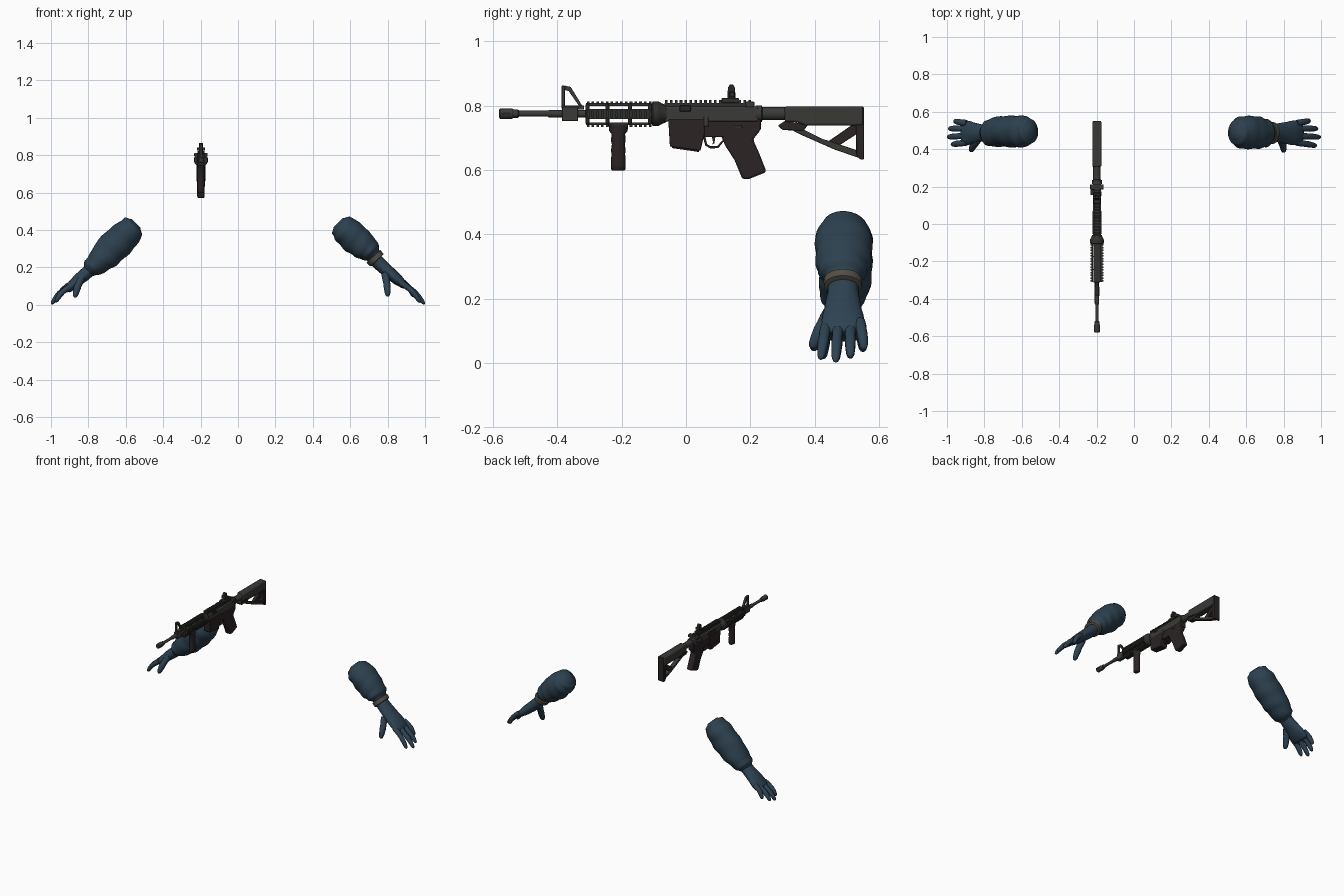
import bpy, bmesh, math
from mathutils import Vector, Matrix

cube = bpy.data.objects.get("Cube")
if cube:
    bpy.data.objects.remove(cube)

RX = -0.198            # rifle centre line
BORE = 0.775           # barrel height


def material(name, r, g, b):
    m = bpy.data.materials.new(name)
    m.use_nodes = True
    m.diffuse_color = (r, g, b, 1)
    bsdf = next(n for n in m.node_tree.nodes if n.type == 'BSDF_PRINCIPLED')
    bsdf.inputs["Base Color"].default_value = (r, g, b, 1)
    bsdf.inputs["Roughness"].default_value = 0.8
    return m


CLOTH = material("dark blue cloth", .026, .052, .078)
GLOVE = material("blue glove", .027, .055, .085)
STRAP = material("grey strap", .085, .078, .065)
STEEL = material("gun steel", .042, .042, .038)
RAIL = material("olive rail", .03, .031, .026)
BROWN = material("brown black polymer", .024, .017, .018)
STOCK = material("grey polymer", .04, .04, .036)


def finish(name, bm, mat, bevel=0.0, smooth=30):
    bmesh.ops.recalc_face_normals(bm, faces=bm.faces)
    me = bpy.data.meshes.new(name)
    bm.to_mesh(me)
    bm.free()
    me.materials.append(mat)
    ob = bpy.data.objects.new(name, me)
    bpy.context.collection.objects.link(ob)
    if bevel:
        mod = ob.modifiers.new("Bevel", 'BEVEL')
        mod.width, mod.segments, mod.limit_method = bevel, 2, 'ANGLE'
    bpy.ops.object.select_all(action='DESELECT')
    ob.select_set(True)
    bpy.context.view_layer.objects.active = ob
    bpy.ops.object.shade_smooth_by_angle(angle=math.radians(smooth))
    return ob


def add_box(bm, y0, y1, z0, z1, half, x=0.0):
    mat = Matrix.Translation((RX + x, (y0 + y1) / 2, (z0 + z1) / 2)) @ Matrix.Diagonal((2 * half, y1 - y0, z1 - z0, 1))
    bmesh.ops.create_cube(bm, size=1, matrix=mat)


def box(name, *dims, mat, bevel=0.002):
    bm = bmesh.new()
    add_box(bm, *dims)
    return finish(name, bm, mat, bevel)


def prism(name, outline, half, mat, bevel=0.003):
    """Side outline (y, z) extruded across the rifle."""
    bm = bmesh.new()
    face = bm.faces.new([bm.verts.new((RX - half, y, z)) for y, z in outline])
    out = bmesh.ops.extrude_face_region(bm, geom=[face])["geom"]
    bmesh.ops.translate(bm, vec=(2 * half, 0, 0), verts=[v for v in out if isinstance(v, bmesh.types.BMVert)])
    return finish(name, bm, mat, bevel)


def add_loft(bm, rings, side=Vector((0, 1, 0)), seg=20, fold=0.0):
    """Elliptical rings (centre, radius along side, radius across), capped at both ends."""
    pts = [Vector(r[0]) for r in rings]
    prev = None
    for i, (_, ra, rb) in enumerate(rings):
        t = (pts[min(i + 1, len(pts) - 1)] - pts[max(i - 1, 0)]).normalized()
        n = t.cross(side).normalized()
        s = n.cross(t)
        loop = []
        for k in range(seg):
            a = math.tau * k / seg
            f = 1 + fold * (math.sin(i * 1.25 + 1.6 * math.sin(a)) + .6 * math.sin(3 * a + i * .5))
            loop.append(bm.verts.new(pts[i] + (s * ra * math.cos(a) + n * rb * math.sin(a)) * f))
        if prev:
            for k in range(seg):
                j = (k + 1) % seg
                bm.faces.new((prev[k], prev[j], loop[j], loop[k]))
        else:
            bm.faces.new(loop)
        prev = loop
    bm.faces.new(prev)


def resample(rings, n):
    """Smoothly interpolate key rings into n rings."""
    out = []
    for i in range(n):
        f = i / (n - 1) * (len(rings) - 1)
        k = min(int(f), len(rings) - 2)
        u = f - k
        e = u * u * (3 - 2 * u)
        (p, a, b), (q, c, d) = rings[k], rings[k + 1]
        out.append((Vector(p).lerp(Vector(q), u), a + (c - a) * e, b + (d - b) * e))
    return out


def barrel(name, rings, mat, seg=20):
    """Turned part along the bore from (y, radius) pairs."""
    bm = bmesh.new()
    add_loft(bm, [((RX, y, BORE), r, r) for y, r in rings], Vector((1, 0, 0)), seg)
    return finish(name, bm, mat)


def digit(bm, root, tip, r, bend):
    """Tapered finger with a rounded tip, arched outward by bend."""
    a, b = Vector(root), Vector(tip)
    rings = []
    for u, w in ((0, 1), (.2, 1.05), (.4, .97), (.55, 1.02), (.75, .9), (.9, .75), (.97, .5), (1, .15)):
        arch = bend * math.sin(math.pi * u)
        rings.append((a.lerp(b, u) + Vector((arch if a.x > 0 else -arch, 0, arch)), r * w, r * w * .9))
    add_loft(bm, rings, seg=12)


def arm(prefix, sign, sleeve, palm, roots, tips, thumb):
    def place(x, y, z):
        return (sign * x, y, z)
    bm = bmesh.new()
    keys = [(place(x, y, z), a, b) for x, y, z, a, b in sleeve]
    add_loft(bm, resample(keys, 26), seg=36, fold=0.025)
    finish(prefix + "_sleeve", bm, CLOTH, smooth=70)
    bm = bmesh.new()
    keys = [(place(x, y, z), a, b) for x, y, z, a, b in palm]
    add_loft(bm, resample(keys, 14))
    for y, tip in zip((.435, .472, .51, .54), tips):
        digit(bm, place(roots[0], y, roots[1] + .012 * (y > .53)), place(*tip), .0165, .008)
    digit(bm, place(*thumb[0]), place(*thumb[1]), .021, .004)
    finish(prefix + "_glove", bm, GLOVE, smooth=70)


# Arms
arm("left", 1,
    [(.535, .49, .44, .035, .035), (.55, .49, .425, .07, .066), (.58, .49, .395, .088, .078),
     (.625, .49, .355, .088, .082), (.67, .487, .315, .085, .074), (.705, .487, .285, .075, .062),
     (.725, .487, .262, .052, .042)],
    [(.70, .487, .28, .045, .036), (.755, .488, .222, .048, .036), (.80, .487, .18, .056, .034),
     (.85, .487, .138, .066, .030), (.885, .488, .108, .066, .022), (.90, .488, .095, .05, .012)],
    (.87, .118),
    [(.975, .418, .012), (.997, .464, .004), (.982, .51, .018), (.94, .553, .042)],
    [(.785, .45, .165), (.80, .39, .045)])
arm("right", -1,
    [(.545, .495, .435, .035, .035), (.56, .495, .42, .07, .066), (.60, .495, .375, .085, .08),
     (.65, .495, .325, .084, .086), (.70, .495, .275, .082, .082), (.745, .49, .23, .078, .066),
     (.78, .487, .2, .068, .054), (.80, .487, .18, .045, .036)],
    [(.77, .487, .21, .042, .034), (.815, .487, .165, .046, .034), (.85, .487, .138, .054, .032),
     (.88, .487, .11, .064, .028), (.91, .488, .085, .064, .022), (.92, .488, .076, .05, .012)],
    (.895, .098),
    [(.975, .425, .014), (.997, .465, .004), (.99, .51, .016), (.96, .55, .036)],
    [(.835, .45, .145), (.872, .392, .04)])

# Wrist strap on the left arm
bm = bmesh.new()
add_loft(bm, [((x, .487, z), a, b) for x, z, a, b in
              ((.722, .262, .05, .04), (.725, .259, .06, .05), (.742, .240, .059, .049), (.745, .237, .05, .04))])
finish("left_wrist_strap", bm, STRAP, smooth=50)

# Barrel and slotted muzzle
barrel("barrel", [(-.53, .009), (-.43, .009), (-.425, .012), (-.3, .012), (-.06, .012)], STEEL)
barrel("muzzle", [(-.58, .012), (-.577, .016), (-.54, .016), (-.535, .013), (-.522, .013), (-.518, .01)], STEEL)
bm = bmesh.new()
for sx in (-1, 1):
    add_box(bm, -.572, -.545, BORE - .004, BORE + .004, .002, sx * .015)
finish("muzzle_slots", bm, BROWN)

# Front sight tower
box("gas_block", -.385, -.335, .752, .797, .013, mat=STEEL)
box("front_sight_post", -.386, -.376, .79, .862, .007, mat=STEEL)
prism("front_sight_brace", [(-.376, .862), (-.358, .858), (-.316, .79), (-.326, .79), (-.364, .845), (-.376, .848)], .007, STEEL, .001)
prism("front_sight_foot", [(-.385, .8), (-.316, .8), (-.316, .788), (-.385, .788)], .009, STEEL, .001)

# Four-sided handguard with toothed rails
bm = bmesh.new()
for sx in (-1, 1):
    add_box(bm, -.31, -.107, .759, .789, .005, sx * .025)
for z0, z1 in ((.799, .808), (.739, .748)):
    add_box(bm, -.31, -.107, z0, z1, .018)
for i in range(14):
    y = -.308 + i * .0148
    for sx in (-1, 1):
        add_box(bm, y, y + .008, .763, .785, .003, sx * .032)
    for z0 in (.807, .734):
        add_box(bm, y, y + .008, z0, z0 + .006, .013)
finish("handguard_rails", bm, RAIL)
bm = bmesh.new()
for y in (-.312, -.25, -.18, -.118):
    add_box(bm, y, y + .012, .742, .805, .02)
finish("handguard_ribs", bm, BROWN, .004)
barrel("barrel_nut", [(-.107, .03), (-.103, .038), (-.085, .038), (-.075, .032), (-.06, .026)], RAIL, 24)

# Vertical foregrip
bm = bmesh.new()
grip = ((.74, .03, .018), (.722, .029, .018), (.712, .021, .018), (.69, .023, .019), (.68, .02, .018), (.66, .023, .019),
        (.65, .021, .018), (.63, .023, .019), (.615, .022, .018), (.602, .022, .018), (.598, .018, .014))
add_loft(bm, [((RX, -.21, z), a, b) for z, a, b in grip])
finish("foregrip", bm, BROWN, smooth=50)

# Receiver
prism("upper_receiver", [(-.067, .75), (-.067, .797), (.225, .797), (.225, .75)], .022, STEEL, .005)
prism("lower_receiver", [(-.055, .757), (.232, .757), (.232, .725), (.2, .702), (.055, .702), (.045, .735), (-.055, .735)], .02, BROWN)
prism("magazine_well", [(-.055, .757), (-.05, .673), (.045, .66), (.058, .715), (.058, .757)], .024, BROWN)
prism("magazine", [(-.044, .68), (-.043, .668), (.04, .656), (.042, .67)], .017, BROWN, .001)
prism("pistol_grip", [(.105, .715), (.122, .675), (.15, .632), (.175, .572), (.195, .572), (.25, .594),
                      (.228, .65), (.208, .695), (.232, .725), (.2, .73)], .02, BROWN, .007)
prism("trigger_guard", [(.05, .71), (.06, .676), (.075, .667), (.1, .668), (.118, .69), (.112, .692),
                        (.098, .675), (.077, .674), (.066, .68), (.058, .71)], .008, BROWN, .001)
prism("trigger", [(.08, .706), (.084, .685), (.079, .678), (.088, .683), (.092, .706)], .004, STEEL, .001)
box("ejection_cover", -.005, .07, .76, .785, .003, -.022, mat=BROWN)
box("port_block", -.02, .015, .782, .8, .005, .02, mat=BROWN)
box("bolt_catch", .055, .07, .735, .765, .004, .021, mat=STEEL)
box("selector", .15, .175, .73, .738, .004, .021, mat=STEEL)
box("forward_assist", .155, .2, .765, .782, .008, -.026, mat=STEEL)

# Top rail, rear sight and charging handle
bm = bmesh.new()
add_box(bm, -.067, .21, .797, .808, .013)
for i in range(18):
    add_box(bm, -.065 + i * .0152, -.057 + i * .0152, .807, .817, .016)
finish("top_rail", bm, RAIL)
box("rear_sight_base", .11, .165, .808, .823, .018, mat=RAIL)
prism("rear_sight", [(.128, .82), (.13, .855), (.136, .866), (.146, .866), (.152, .855), (.154, .82)], .011, BROWN, .002)
box("rear_sight_knob", .135, .15, .826, .842, .022, mat=RAIL)
box("charging_handle", .185, .212, .795, .812, .036, mat=STEEL)

# Buffer tube and stock
barrel("buffer_tube", [(.215, .026), (.235, .026), (.237, .02), (.34, .02)], STEEL, 24)
prism("stock_body", [(.306, .797), (.55, .797), (.55, .738), (.37, .738), (.345, .748), (.306, .75)], .024, STOCK, .006)
prism("stock_latch", [(.285, .738), (.306, .752), (.38, .742), (.365, .722), (.30, .724)], .016, BROWN)
prism("stock_strut", [(.325, .726), (.365, .726), (.42, .698), (.535, .66), (.535, .638), (.46, .664), (.36, .708)], .014, STOCK)
prism("stock_web", [(.44, .688), (.515, .74), (.535, .74), (.535, .715), (.475, .676)], .011, BROWN, .002)
prism("butt_plate", [(.528, .795), (.552, .797), (.552, .632), (.538, .634), (.528, .65)], .022, BROWN, .003)
